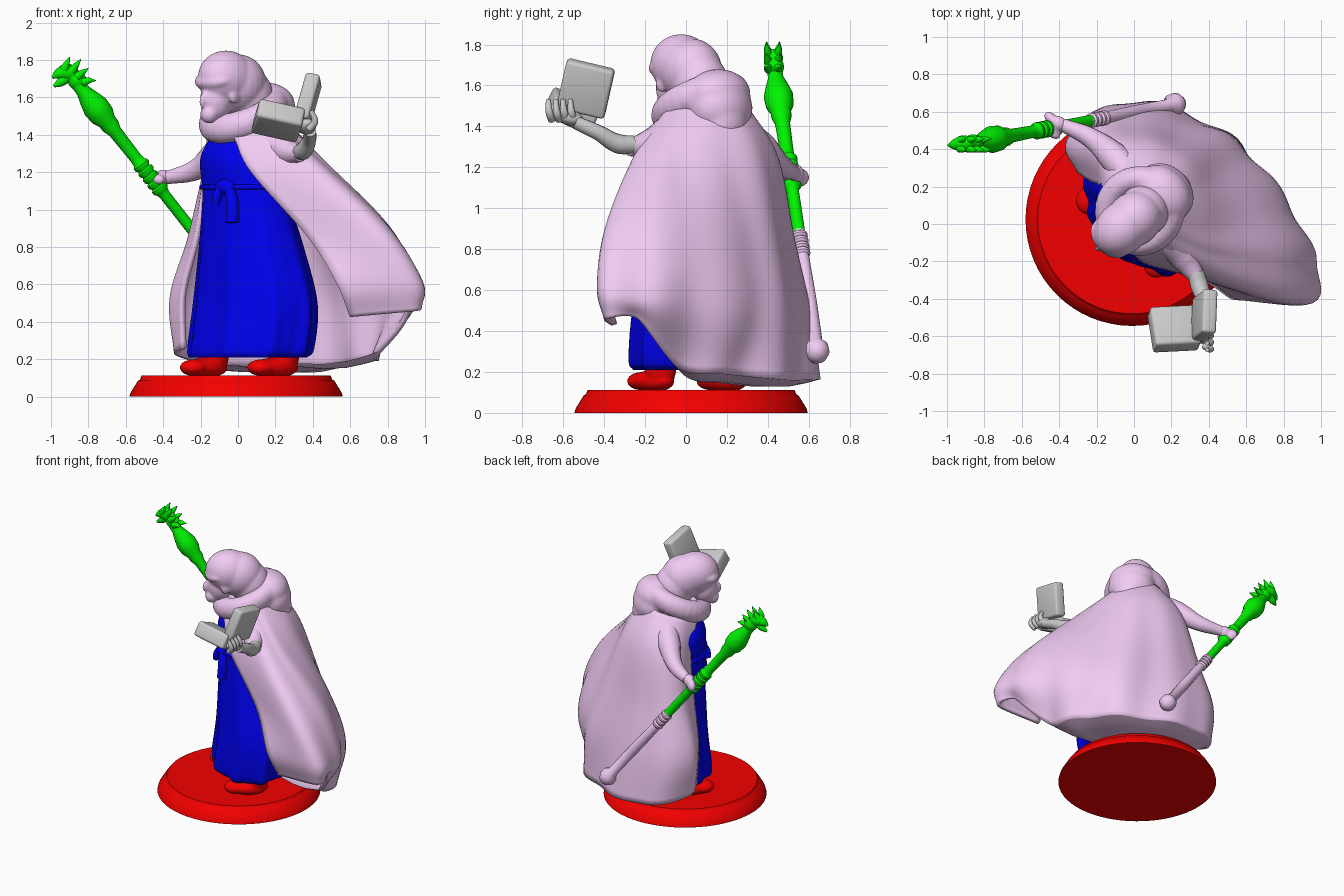
import bpy, bmesh, math
from mathutils import Vector as V, Matrix, Euler

if "Cube" in bpy.data.objects:
    bpy.data.objects.remove(bpy.data.objects["Cube"])

def mat(name, c):
    m = bpy.data.materials.new(name)
    m.diffuse_color = (*c, 1)
    m.use_nodes = True
    m.node_tree.nodes["Principled BSDF"].inputs["Base Color"].default_value = m.diffuse_color
    return m

LILAC = mat("lilac", (0.88, 0.60, 0.90))
BLUE = mat("blue", (0.0, 0.0, 0.88))
RED = mat("red", (0.9, 0.0, 0.0))
GREEN = mat("green", (0.0, 0.9, 0.0))
TURN = -0.80                      # figure faces front-left
FACE = Euler((0, 0, TURN))

def finish(ob, m=None, angle=0.8):
    if m:
        ob.data.materials.append(m)
    bpy.ops.object.select_all(action='DESELECT')
    bpy.context.view_layer.objects.active = ob
    ob.select_set(True)
    bpy.ops.object.shade_smooth_by_angle(angle=angle)
    return ob

def from_bm(name, bm, m=None, angle=0.8):
    me = bpy.data.meshes.new(name)
    bmesh.ops.recalc_face_normals(bm, faces=bm.faces)
    bm.to_mesh(me)
    bm.free()
    ob = bpy.data.objects.new(name, me)
    bpy.context.collection.objects.link(ob)
    return finish(ob, m, angle)

def grid(name, rows, m, closed=False, angle=0.8):
    bm = bmesh.new()
    vs = [[bm.verts.new(p) for p in r] for r in rows]
    n = len(rows[0])
    for a, b in zip(vs, vs[1:]):
        for i in range(n if closed else n - 1):
            j = (i + 1) % n
            bm.faces.new((a[i], a[j], b[j], b[i]))
    if closed:
        bm.faces.new(vs[0])
        bm.faces.new(vs[-1])
    return from_bm(name, bm, m, angle)

def lathe(name, prof, m, start, axis=(0, 0, 1), n=32):
    q = V(axis).to_track_quat('Z', 'Y')
    rows = [[V(start) + q @ V((r * math.cos(t), r * math.sin(t), h))
             for t in (2 * math.pi * i / n for i in range(n))] for r, h in prof]
    return grid(name, rows, m, True, 0.7)

def blend(name, balls, m=None, voxel=0.01, soften=4):
    """Ellipsoids (location, scale, rotation) fused into one smooth form."""
    bm = bmesh.new()
    for loc, sc, rot in balls:
        bmesh.ops.create_uvsphere(bm, u_segments=24, v_segments=16, radius=1,
                                  matrix=Matrix.LocRotScale(V(loc), rot, V(sc)))
    ob = from_bm(name, bm, m, 3.1)
    r = ob.modifiers.new("fuse", 'REMESH')
    r.voxel_size = voxel
    r.use_smooth_shade = True
    s = ob.modifiers.new("soften", 'SMOOTH')
    s.iterations = soften
    return ob

def sweep(name, pts, m=None):
    """Round tube through (x, y, z, radius) points."""
    cu = bpy.data.curves.new(name, 'CURVE')
    cu.dimensions = '3D'
    cu.bevel_depth = 1
    cu.bevel_resolution = 4
    cu.use_fill_caps = True
    sp = cu.splines.new('BEZIER')
    sp.bezier_points.add(len(pts) - 1)
    for b, p in zip(sp.bezier_points, pts):
        b.co, b.radius = p[:3], p[3]
        b.handle_left_type = b.handle_right_type = 'AUTO'
    ob = bpy.data.objects.new(name, cu)
    bpy.context.collection.objects.link(ob)
    bpy.ops.object.select_all(action='DESELECT')
    bpy.context.view_layer.objects.active = ob
    ob.select_set(True)
    bpy.ops.object.convert(target='MESH')
    return finish(bpy.context.object, m)

def smooth_path(pts, steps):
    """Catmull-Rom through control points."""
    p = [2 * pts[0] - pts[1]] + pts + [2 * pts[-1] - pts[-2]]
    out = []
    for i in range(1, len(p) - 2):
        a, b, c, d = p[i - 1:i + 3]
        for k in range(steps):
            t = k / steps
            out.append(0.5 * (2 * b + (c - a) * t + (2 * a - 5 * b + 4 * c - d) * t * t
                              + (3 * b - a - 3 * c + d) * t ** 3))
    return out + [pts[-1]]

# Base
lathe("base", [(0.57, 0), (0.565, 0.02), (0.525, 0.085), (0.515, 0.09), (0.505, 0.112), (0.49, 0.112)],
      RED, (-0.01, 0.025, 0), n=64)

# Shoes
for side, (x, y), turn in (("left", (0.20, -0.16), -0.95), ("right", (-0.17, 0.19), -0.8)):
    d, rot = V((math.sin(turn), -math.cos(turn), 0)), Euler((0, 0, turn))
    c = V((x, y, 0.155))
    blend(side + "_shoe", [(c, (0.08, 0.14, 0.055), rot), (c + d * 0.09, (0.075, 0.08, 0.045), rot),
                           (c - d * 0.06 + V((0, 0, 0.05)), (0.075, 0.08, 0.075), rot)], RED)

# Robe: stacked ellipses with soft pleats
robe = [V((0.05, 0.07, 0.36, 0.25, 0.21)), V((0.065, 0.07, 0.385, 0.27, 0.26)), V((0.09, 0.08, 0.38, 0.27, 0.5)),
        V((0.07, 0.08, 0.315, 0.24, 0.8)), V((0.04, 0.07, 0.26, 0.20, 1.05)), V((0.03, 0.07, 0.25, 0.195, 1.14)),
        V((0.02, 0.08, 0.24, 0.20, 1.28)), V((0.02, 0.08, 0.15, 0.15, 1.42))]
rows = []
for cx, cy, a, b, z in smooth_path(robe, 5):
    row = []
    for i in range(96):
        t = 2 * math.pi * i / 96
        k = 1 + 0.045 * max(0, 1.15 - z) * math.sin(9 * t + 0.8) + 0.02 * max(0, 1 - z) * math.sin(17 * t)
        row.append(V((cx, cy, z)) + FACE.to_matrix() @ V((a * k * math.cos(t), b * k * math.sin(t), 0)))
    rows.append(row)
grid("robe", rows, BLUE, True)

# Belt, knot and hanging tails
belt = [V((0.03, 0.07, 1.12)) + FACE.to_matrix() @ V((0.25 * math.cos(t), 0.195 * math.sin(t), 0))
        for t in (2 * math.pi * i / 24 for i in range(25))]
sweep("belt", [(*p, 0.013) for p in belt], BLUE)
blend("belt_knot", [((-0.07, -0.10, 1.12), (0.07, 0.035, 0.045), FACE)], BLUE)
sweep("belt_tail_long", [(-0.05, -0.12, 1.13, 0.025), (-0.03, -0.14, 1.04, 0.035), (-0.03, -0.15, 0.93, 0.037)], BLUE)
sweep("belt_tail_short", [(-0.09, -0.09, 1.12, 0.02), (-0.11, -0.10, 1.08, 0.024), (-0.12, -0.10, 1.03, 0.02)], BLUE)

# Cloak: lofted from collar to hem, right edge round the back to the left edge
collar = [(-.15, .08, 1.42), (-.1, .22, 1.45), (0, .28, 1.48), (.1, .28, 1.5), (.18, .22, 1.5),
          (.22, .12, 1.5), (.2, 0, 1.5), (.175, -.05, 1.49), (.13, -.09, 1.47), (-.02, -.13, 1.38)]
shoulder = [(-.17, .2, 1.2), (-.16, .35, 1.22), (-.04, .43, 1.25), (.12, .42, 1.25), (.28, .33, 1.27),
            (.38, .16, 1.28), (.43, -.04, 1.27), (.43, -.15, 1.26), (.36, -.24, 1.25), (.07, -.2, 1.2)]
middle = [(-.22, .23, .85), (-.25, .41, .85), (-.1, .51, .85), (.12, .5, .85), (.36, .42, .85),
          (.56, .26, .85), (.74, .02, .88), (.8, -.2, .9), (.73, -.38, .9), (.37, -.29, .86)]
low = [(-.29, .28, .55), (-.35, .44, .52), (-.16, .59, .5), (.15, .57, .5), (.45, .47, .5),
       (.68, .29, .5), (.86, .02, .53), (.96, -.2, .58), (.93, -.41, .62), (.53, -.39, .6)]
hem = [(-.29, .3, .26), (-.32, .45, .22), (-.11, .63, .17), (.2, .61, .16), (.5, .46, .16),
       (.69, .2, .19), (.75, -.04, .22), (.91, -.23, .46), (.94, -.38, .46), (.6, -.35, .43)]
cols = [smooth_path([V(p) for p in c], 8) for c in zip(collar, shoulder, middle, low, hem)]
rows = []
for v, r in enumerate(zip(*cols)):
    row = smooth_path(list(r), 8)
    f = (v / 32) ** 1.3
    for u, p in enumerate(row):
        out = V((p.x - 0.15, p.y - 0.05, 0)).normalized()
        row[u] = p + out * 0.02 * f * math.sin(u * 0.62) * math.sin(math.pi * u / 72)
    rows.append(row)
cloak = grid("cloak", rows, LILAC)
sol = cloak.modifiers.new("thickness", 'SOLIDIFY')
sol.thickness = 0.03
sol.offset = 0

# Cloak underside: hem tucked in beneath the robe
back_hem = rows[-1][8:50]
under = [[p.lerp(V((0.1, 0.12, 0.15)), t) - V((0, 0, 0.03 * math.sin(math.pi * min(1, t * 1.5))))
          for p in back_hem] for t in (0, 0.1, 0.25, 0.45, 0.7, 0.9)]
grid("cloak_underside", under, LILAC)

# Hood lying on the shoulders: rolled rim fused with the hanging bag
R = Matrix.LocRotScale(V((0.03, 0.07, 1.51)), Euler((0.42, 0, TURN)), V((1, 1, 1)))
rim = [(R @ V((0.17 * math.cos(a), 0.19 * math.sin(a), 0)), (0.07, 0.07, 0.08), FACE)
       for a in (2 * math.pi * i / 30 for i in range(30))]
blend("hood", rim + [((0.15, 0.16, 1.56), (0.17, 0.14, 0.12), FACE), ((0.165, 0.17, 1.49), (0.17, 0.14, 0.15), FACE),
                     ((0.205, 0.195, 1.42), (0.12, 0.095, 0.14), FACE),
                     ((0.02, 0.05, 1.42), (0.20, 0.17, 0.09), FACE)], LILAC, 0.012, 10)

# Head with swept-back hair, brow, nose, chin and ear
blend("head", [((-0.06, -0.02, 1.70), (0.14, 0.17, 0.15), Euler((-0.15, 0, TURN))),
               ((0.00, 0.025, 1.67), (0.145, 0.16, 0.16), FACE), ((0.05, 0.07, 1.60), (0.14, 0.14, 0.16), FACE),
               ((-0.115, -0.06, 1.59), (0.085, 0.09, 0.12), FACE),
               ((-0.125, -0.075, 1.69), (0.125, 0.09, 0.055), Euler((0.2, 0, TURN))),
               ((-0.18, -0.12, 1.59), (0.018, 0.03, 0.05), Euler((-0.4, 0, TURN))),
               ((-0.155, -0.10, 1.51), (0.05, 0.045, 0.05), FACE),
               ((-0.02, -0.12, 1.61), (0.02, 0.035, 0.045), FACE)], LILAC, 0.009, 6)

# Right arm and fist round the staff
sweep("right_arm", [(0.03, 0.20, 1.40, 0.09), (-0.11, 0.36, 1.30, 0.08), (-0.23, 0.46, 1.21, 0.055),
                    (-0.38, 0.53, 1.17, 0.036)], LILAC)
blend("right_hand", [((-0.40, 0.535, 1.17), (0.045, 0.04, 0.045), FACE), ((-0.44, 0.56, 1.15), (0.05, 0.03, 0.045), FACE),
                     ((-0.43, 0.49, 1.16), (0.045, 0.03, 0.03), FACE)], LILAC)

# Left arm raised to the book
sweep("left_sleeve", [(0.16, -0.06, 1.38, 0.09), (0.27, -0.19, 1.31, 0.07), (0.335, -0.28, 1.30, 0.045)], LILAC)
sweep("left_forearm", [(0.33, -0.26, 1.31, 0.045), (0.35, -0.33, 1.315, 0.048), (0.38, -0.43, 1.37, 0.038),
                       (0.385, -0.54, 1.42, 0.033)])
blend("left_hand", [((0.365, -0.57, 1.445), (0.055, 0.075, 0.04), Euler((-0.3, 0, 0)))])
for i in range(4):
    y = -0.545 - 0.036 * i
    sweep(f"left_finger_{i}", [(0.38, y, 1.43, 0.02), (0.41, y - 0.015, 1.47, 0.018), (0.39, y - 0.02, 1.53, 0.012)])

# Open book: two thick halves meeting at the spine
for name, loc, size, rot in (("book_flat_half", (0.215, -0.56, 1.475), (0.25, 0.23, 0.11), (-0.45, 0.22, 0.05)),
                             ("book_upright_half", (0.375, -0.49, 1.585), (0.08, 0.24, 0.25), (-0.24, 0.25, -0.1))):
    bm = bmesh.new()
    bmesh.ops.create_cube(bm, size=1, matrix=Matrix.LocRotScale(V(loc), Euler(rot), V(size)))
    bmesh.ops.bevel(bm, geom=bm.edges[:], offset=0.018, segments=3, profile=0.5, affect='EDGES')
    from_bm(name, bm)

# Staff: knob and lower shaft, then ringed upper shaft with bulb
foot, axis = V((0.22, 0.64, 0.30)), V((-0.99, -0.19, 1.26))
def rings(s0, n, r, step=0.035):
    return [(r + k, s0 + step * (i + f)) for i in range(n) for k, f in ((0, 0), (0.01, 0.3), (0.01, 0.7), (0, 0.95))]
lathe("staff_lower", [(0.01, -0.055), (0.042, -0.042), (0.06, -0.01), (0.058, 0.03), (0.034, 0.06), (0.036, 0.3),
                      (0.032, 0.58)] + rings(0.6, 4, 0.03) + [(0.03, 0.75)], LILAC, foot, axis, 24)
lathe("staff_upper", [(0.03, 0.74), (0.03, 1.0)] + rings(1.02, 5, 0.036, 0.04) +
      [(0.033, 1.25), (0.037, 1.43), (0.05, 1.47), (0.05, 1.5), (0.068, 1.54), (0.072, 1.6), (0.055, 1.66),
       (0.038, 1.71), (0.036, 1.76)], GREEN, foot, axis, 24)

# Beast-head finial: curved neck, jaws and swept crest
blend("finial_head", [((-0.86, 0.435, 1.69), (0.055, 0.045, 0.05), Euler((0, 0.7, 0))),
                      ((-0.91, 0.43, 1.735), (0.06, 0.045, 0.045), Euler((0, 0.1, 0)))], GREEN, 0.008)
sweep("finial_upper_jaw", [(-.92, .43, 1.735, .038), (-.96, .425, 1.725, .03), (-.993, .42, 1.705, .007)], GREEN)
sweep("finial_lower_jaw", [(-.91, .43, 1.71, .03), (-.95, .425, 1.68, .024), (-.985, .42, 1.66, .008)], GREEN)
for i, (x, z, dx, dz) in enumerate(((-.93, 1.76, .03, .055), (-.89, 1.75, .05, .055), (-.86, 1.72, .06, .035),
                                    (-.83, 1.69, .07, .0))):
    for s in (-1, 1):
        y = 0.425 + s * 0.02
        sweep(f"finial_spike_{i}_{s}", [(x, y, z - .01, .024), (x + dx * .5, y + s * .008, z + dz * .4, .016),
                                        (x + dx, y + s * .012, z + dz, .002)], GREEN)
